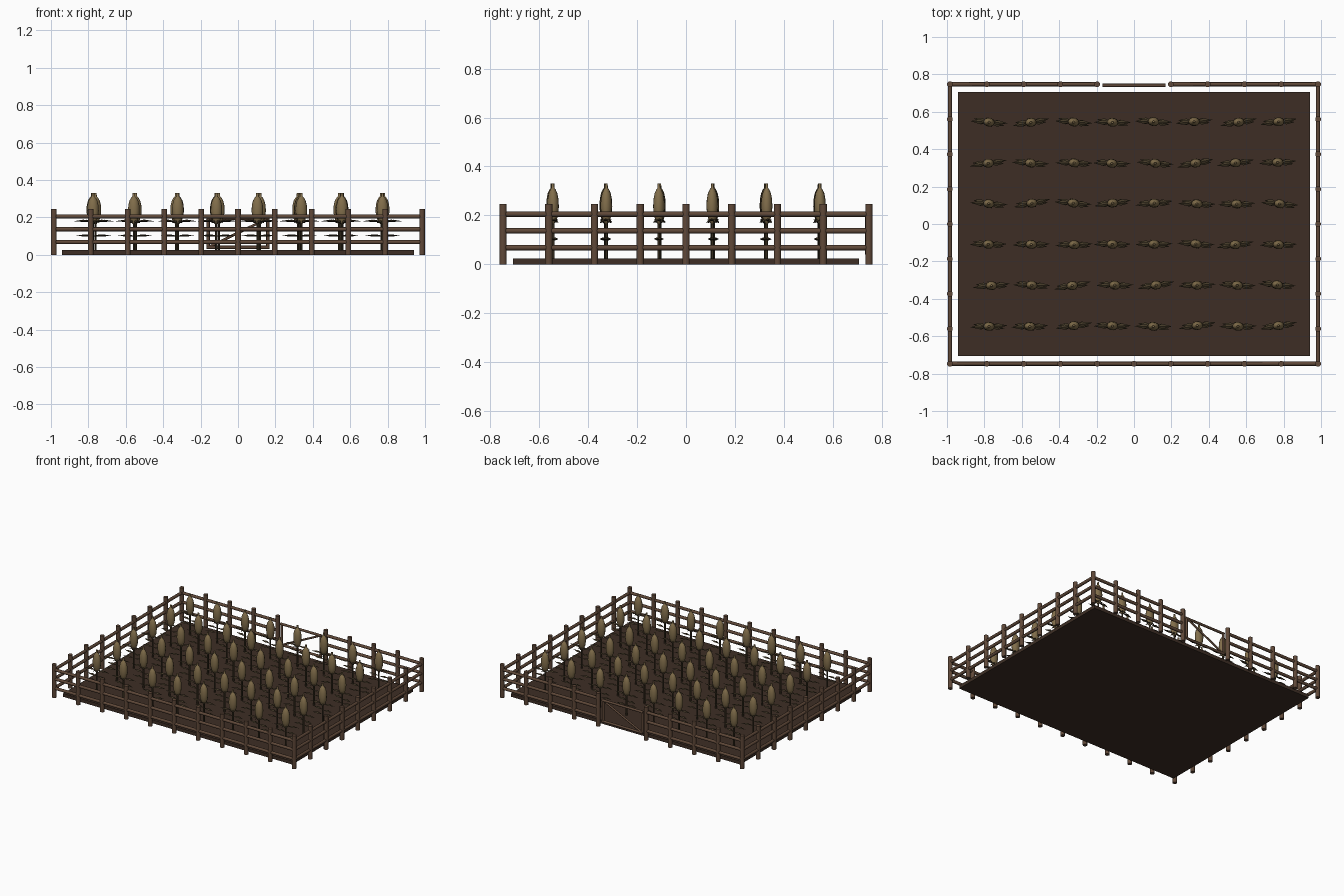
import bpy, bmesh, math, random
from mathutils import Vector, Matrix

random.seed(4)
cube = bpy.data.objects.get("Cube")
if cube:
    bpy.data.objects.remove(cube, do_unlink=True)


def material(name, rgb):
    m = bpy.data.materials.new(name)
    m.use_nodes = True
    m.diffuse_color = (*rgb, 1)
    bsdf = next(n for n in m.node_tree.nodes if n.type == 'BSDF_PRINCIPLED')
    bsdf.inputs["Base Color"].default_value = (*rgb, 1)
    return m


soil = material("soil brown", (0.047, 0.027, 0.018))
wood = material("weathered wood", (0.115, 0.065, 0.04))
straw = material("dry seed tan", (0.22, 0.155, 0.07))
leaf = material("dark leaf", (0.055, 0.04, 0.02))


def finish(name, bm, mat, smooth=False):
    bmesh.ops.recalc_face_normals(bm, faces=bm.faces[:])
    for f in bm.faces:
        f.smooth = smooth
    me = bpy.data.meshes.new(name)
    bm.to_mesh(me)
    bm.free()
    me.materials.append(mat)
    return me


def place(name, me, loc=(0, 0, 0), rot=0):
    ob = bpy.data.objects.new(name, me)
    ob.location = loc
    ob.rotation_euler.z = rot
    bpy.context.collection.objects.link(ob)
    return ob


def pole(bm, a, b, r, sides=8):
    a, b = Vector(a), Vector(b)
    d = b - a
    m = Matrix.Translation((a + b) / 2) @ d.to_track_quat('Z', 'Y').to_matrix().to_4x4()
    bmesh.ops.create_cone(bm, cap_ends=True, segments=sides, radius1=r, radius2=r,
                          depth=d.length, matrix=m)


def lathe(bm, profile, sx, sy, sides=10):
    rings = [[bm.verts.new((r * sx * math.cos(math.tau * i / sides),
                            r * sy * math.sin(math.tau * i / sides), z))
              for i in range(sides)] for r, z in profile]
    for low, high in zip(rings, rings[1:]):
        for i in range(sides):
            j = (i + 1) % sides
            bm.faces.new((low[i], low[j], high[j], high[i]))
    bm.faces.new(rings[0])
    bm.faces.new(rings[-1])


def blade(bm, start, angle, length, width, rise):
    # diamond-shaped leaf with a raised middle
    out = Vector((math.cos(angle), math.sin(angle), 0))
    side = Vector((-out.y, out.x, 0)) * width
    mid = Vector(start) + out * length * 0.5 + Vector((0, 0, rise))
    tip = Vector(start) + out * length + Vector((0, 0, rise * 0.5))
    up = Vector((0, 0, 0.006))
    base, end = bm.verts.new(start), bm.verts.new(tip)
    ring = [bm.verts.new(mid + o) for o in (side, up, -side, -up)]
    for i in range(4):
        bm.faces.new((base, ring[i], ring[(i + 1) % 4]))
        bm.faces.new((end, ring[(i + 1) % 4], ring[i]))


# Soil bed
bm = bmesh.new()
bmesh.ops.create_cube(bm, size=1, matrix=Matrix.Translation((0, 0, 0.0125))
                      @ Matrix.Diagonal((1.88, 1.414, 0.025, 1)))
place("soil_bed", finish("soil_bed", bm, soil))

# Fence posts, with a gap at the back for the gate
X, Y, R = 0.984, 0.747, 0.016
spots = [(s * X, Y * j / 4) for s in (-1, 1) for j in range(-4, 5)]
spots += [(X * i / 5, s * Y) for s in (-1, 1) for i in range(-4, 5) if s < 0 or i != 0]
bm = bmesh.new()
pole(bm, (0, 0, 0), (0, 0, 0.246), R)
post = finish("fence_post", bm, wood, True)
for x, y in spots:
    p = place("fence_post", post, (x, y, 0), math.pi / 8)

# Fence rails
bm = bmesh.new()
for z in (0.068, 0.137, 0.205):
    pole(bm, (-X, -Y, z), (X, -Y, z), 0.011)
    for s in (-1, 1):
        pole(bm, (s * X, -Y, z), (s * X, Y, z), 0.011)
        pole(bm, (s * X, Y, z), (s * X / 5, Y, z), 0.011)
place("fence_rails", finish("fence_rails", bm, wood, True))

# Gate: frame, middle bar and diagonal brace
G, GY, low, high = 0.16, 0.741, 0.04, 0.195
bm = bmesh.new()
for z in (low, high):
    pole(bm, (-G - 0.008, GY, z), (G + 0.008, GY, z), 0.009)
for x in (-G, G):
    pole(bm, (x, GY, low), (x, GY, high), 0.009)
pole(bm, (-G, GY, low), (G, GY, high), 0.007)
place("gate", finish("gate", bm, wood, True))

# Plant parts shared by the whole crop
bm = bmesh.new()
lathe(bm, [(0.2, 0.165), (0.6, 0.18), (0.9, 0.205), (1, 0.235), (0.95, 0.265),
           (0.75, 0.29), (0.45, 0.306), (0.24, 0.312), (0.22, 0.331)], 0.031, 0.024)
head = finish("seed_head", bm, straw, True)

bm = bmesh.new()
pole(bm, (0, 0, 0.02), (0, 0, 0.175), 0.006, 6)
stem = finish("stem", bm, leaf, True)

bm = bmesh.new()
for z, length, turn in ((0.1, 0.085, 0.12), (0.135, 0.085, -0.1), (0.178, 0.1, 0.08)):
    for a in (0, math.pi):
        blade(bm, (0, 0, z), a + turn, length, 0.013, 0.004)
for k in range(4):
    blade(bm, (0, 0, 0.16), k * math.pi / 2 + 0.7, 0.03, 0.009, 0.02)
leaves = finish("leaves", bm, leaf)

# Crop rows
for row in range(6):
    for col in range(8):
        loc = ((col - 3.5) * 0.22 + random.uniform(-0.01, 0.01),
               (row - 2.5) * 0.218 + random.uniform(-0.003, 0.003), 0)
        turn = random.uniform(-0.15, 0.15)
        for name, me in (("seed_head", head), ("stem", stem), ("leaves", leaves)):
            place(name, me, loc, turn)

# Keep the cut ends of the round parts crisp
bpy.ops.object.select_all(action='DESELECT')
done = set()
for ob in bpy.context.scene.objects:
    if ob.type == 'MESH' and ob.data.name in ("fence_post", "fence_rails", "gate", "seed_head", "stem"):
        if ob.data.name not in done:
            done.add(ob.data.name)
            for e in ob.data.edges:
                e.use_edge_sharp = False
            ob.data.set_sharp_from_angle(angle=math.radians(50))
